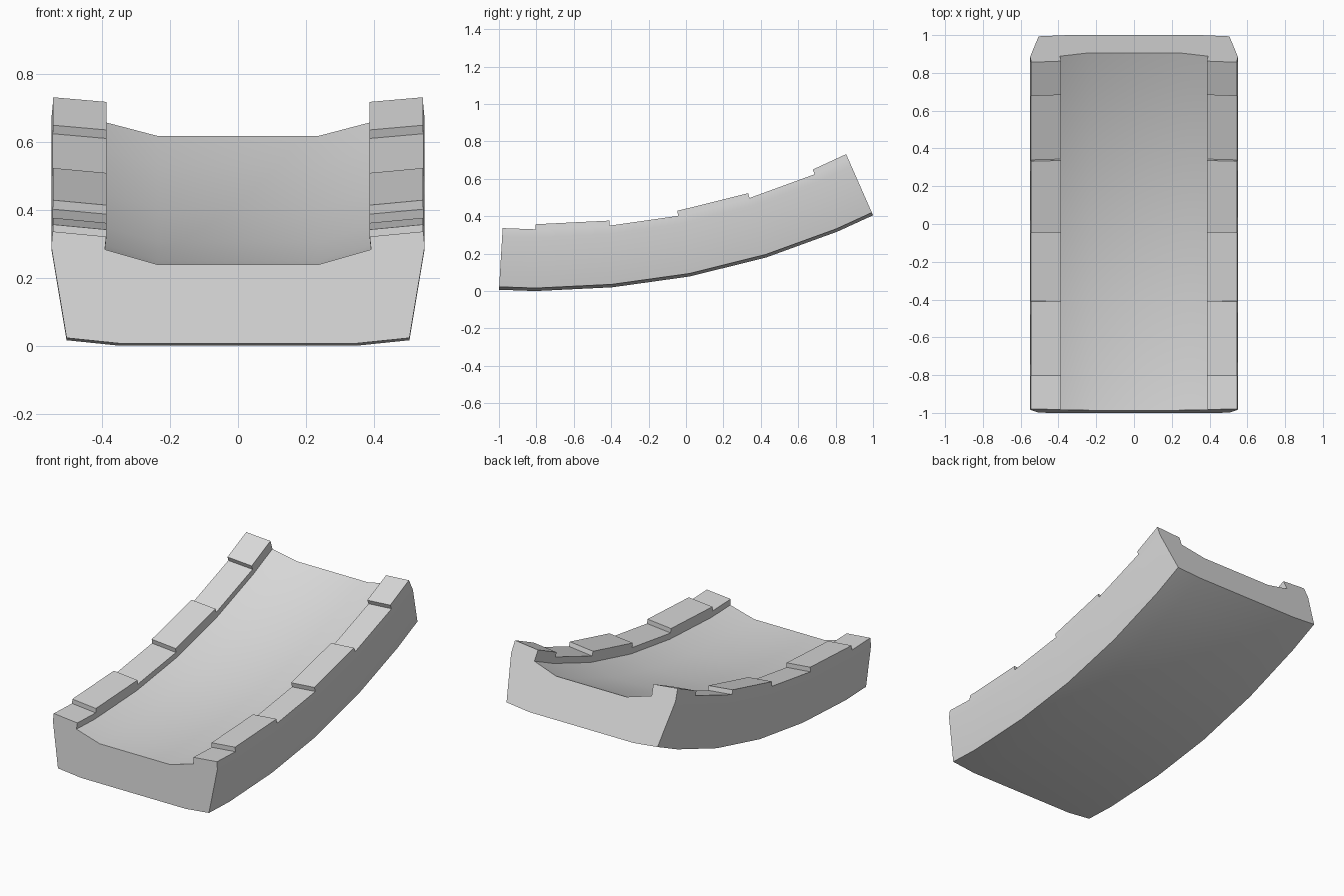
import bpy
import bmesh
from mathutils import Vector

cube = bpy.data.objects.get("Cube")
if cube:
    bpy.data.objects.remove(cube, do_unlink=True)

grey = bpy.data.materials.new("light_grey")
grey.use_nodes = True
colour = (0.7, 0.7, 0.7, 1)
grey.diffuse_color = colour
grey.node_tree.nodes["Principled BSDF"].inputs["Base Color"].default_value = colour

# Underside path: (y, z, lean of the cross-section in y)
PATH = [(-1, 0.007, 0.06), (-0.805, 0, 0), (-0.395, 0.02, -0.04),
        (0.02, 0.078, -0.19), (0.43, 0.18, -0.285), (0.81, 0.318, -0.4),
        (1, 0.405, -0.44)]

# Half cross-section from underside to trough floor: (x, height)
HALF = [(0.35, 0), (0.505, 0.016), (0.55, 0.285), (0.546, 0.33),
        (0.388, 0.315), (0.392, 0.277), (0.235, 0.232)]
OUTER_LIP, INNER_LIP = 3, 4
LIFT = 0.027

bm = bmesh.new()


def place(station, x, height):
    y, z, lean = station
    up = Vector((0, lean, 1)).normalized()
    return bm.verts.new(Vector((x, y, z)) + up * height)


# Closed ring of the channel section at every station
profile = HALF + [(-x, h) for x, h in reversed(HALF)]
n = len(profile)
rings = [[place(s, x, h) for x, h in profile] for s in PATH]
lips = [(OUTER_LIP, INNER_LIP), (n - 1 - INNER_LIP, n - 1 - OUTER_LIP)]

for seg, (a, b) in enumerate(zip(rings, rings[1:])):
    raised = seg % 2 == 1
    for i in range(n):
        j = (i + 1) % n
        if raised and (i, j) in lips:
            # Raised rim pad: top, two sides and both step faces
            top = [place(PATH[s], profile[k][0] * 0.997, profile[k][1] + LIFT)
                   for s, k in ((seg, i), (seg, j), (seg + 1, j), (seg + 1, i))]
            foot = [a[i], a[j], b[j], b[i]]
            bm.faces.new(top)
            for k in range(4):
                m = (k + 1) % 4
                bm.faces.new((foot[k], foot[m], top[m], top[k]))
        else:
            bm.faces.new((a[i], a[j], b[j], b[i]))

# End caps
bm.faces.new(rings[0])
bm.faces.new(rings[-1])
bmesh.ops.recalc_face_normals(bm, faces=bm.faces)

mesh = bpy.data.meshes.new("curved_channel")
bm.to_mesh(mesh)
bm.free()
mesh.materials.append(grey)
channel = bpy.data.objects.new("curved_channel", mesh)
bpy.context.collection.objects.link(channel)

bpy.ops.object.select_all(action="DESELECT")
channel.select_set(True)
bpy.context.view_layer.objects.active = channel
bpy.ops.object.shade_smooth_by_angle(angle=0.52)
